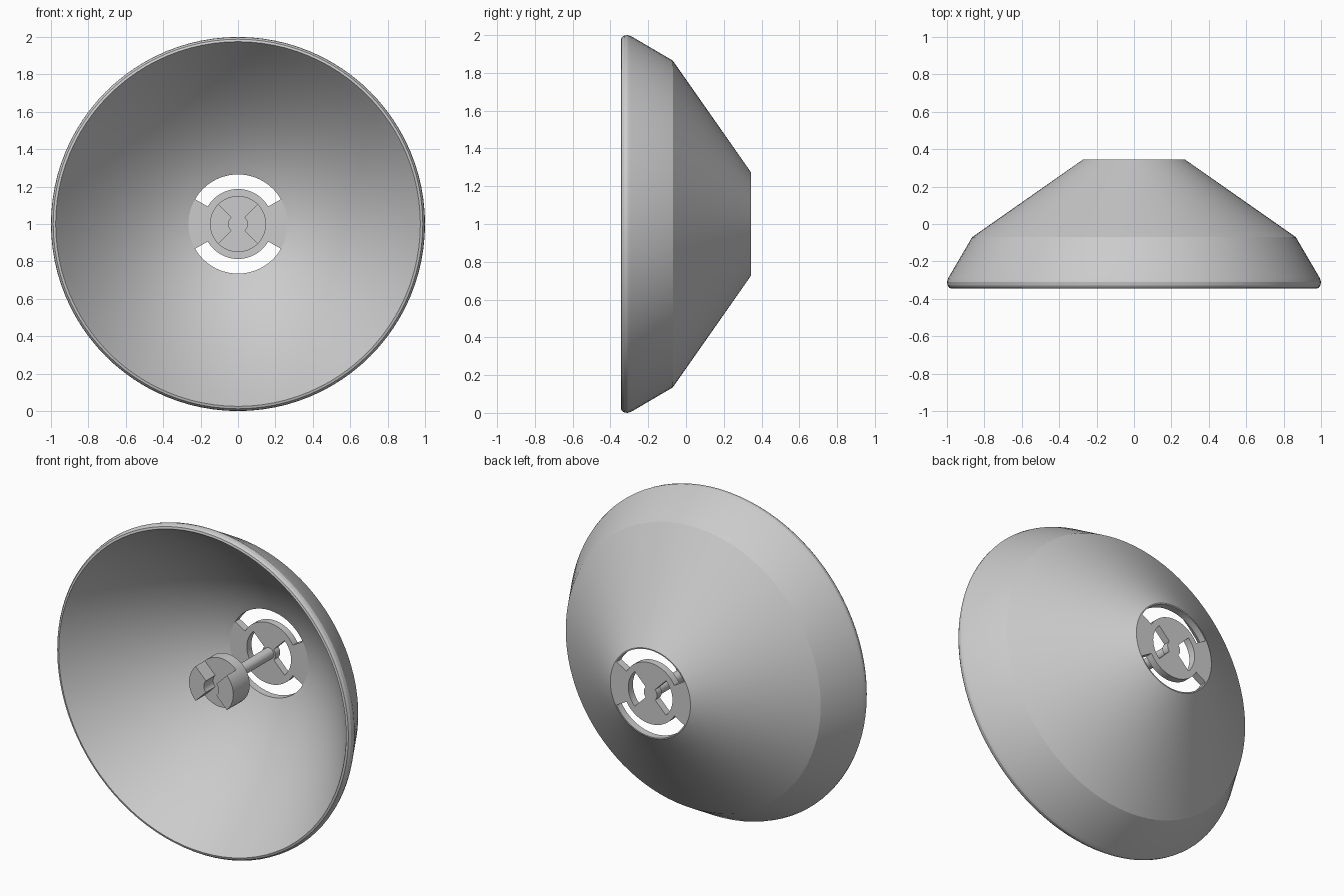
import bpy
import bmesh
from math import sin, cos, pi, radians

if "Cube" in bpy.data.objects:
    bpy.data.objects.remove(bpy.data.objects["Cube"])

CENTRE_Z = 1.0
STEP = 5  # degrees per cell in the flat parts

grey = bpy.data.materials.new("plain grey")
grey.use_nodes = True
grey.diffuse_color = (0.6, 0.6, 0.6, 1)
grey.node_tree.nodes["Principled BSDF"].inputs["Base Color"].default_value = (0.6, 0.6, 0.6, 1)


def polar(r, a, y):
    return (r * cos(a), y, CENTRE_Z + r * sin(a))


def finish(name, bm):
    """Turn a bmesh into a grey object, smooth with sharp edges."""
    bmesh.ops.recalc_face_normals(bm, faces=bm.faces)
    mesh = bpy.data.meshes.new(name)
    bm.to_mesh(mesh)
    bm.free()
    mesh.materials.append(grey)
    ob = bpy.data.objects.new(name, mesh)
    bpy.context.collection.objects.link(ob)
    bpy.ops.object.select_all(action='DESELECT')
    ob.select_set(True)
    bpy.context.view_layer.objects.active = ob
    bpy.ops.object.shade_smooth_by_angle(angle=radians(20))
    return ob


def lathe(name, profile, segments):
    """Revolve a closed (radius, y) profile around the dish axis."""
    bm = bmesh.new()
    rings = [[bm.verts.new(polar(r, 2 * pi * s / segments, y)) for r, y in profile]
             for s in range(segments)]
    n = len(profile)
    for s in range(segments):
        a, b = rings[s], rings[(s + 1) % segments]
        for i in range(n):
            j = (i + 1) % n
            bm.faces.new((a[i], a[j], b[j], b[i]))
    return finish(name, bm)


def flat_part(name, radii, keep, y0, y1):
    """Flat plate of polar cells; keep(radius, degrees) says which cells are solid."""
    bm = bmesh.new()
    count = 360 // STEP
    mid = (y0 + y1) / 2
    grid = {}

    def vert(r, s):
        key = (r, s % count if r else 0)
        if key not in grid:
            grid[key] = bm.verts.new(polar(r, radians(key[1] * STEP), mid))
        return grid[key]

    for r0, r1 in zip(radii, radii[1:]):
        for s in range(count):
            if keep((r0 + r1) / 2, (s + 0.5) * STEP):
                corners = [vert(r0, s), vert(r1, s), vert(r1, s + 1)]
                if r0:
                    corners.append(vert(r0, s + 1))
                bm.faces.new(corners)
    ob = finish(name, bm)
    solid = ob.modifiers.new("thickness", 'SOLIDIFY')
    solid.thickness = y1 - y0
    solid.offset = 0
    bpy.ops.object.modifier_apply(modifier=solid.name)
    bpy.ops.object.shade_smooth_by_angle(angle=radians(20))
    return ob


def beside(a, half_angle):
    """True within half_angle of the left or right direction."""
    a = a % 180
    return min(a, 180 - a) < half_angle


# Dish: two-slope outside, rounded rim, parabolic inside
HOLE, LIP, HOLE_Y, RIM_Y = 0.265, 0.975, 0.30, -0.345
outside = [(HOLE, 0.345), (0.272, 0.345), (0.865, -0.07), (0.994, -0.29), (1.0, -0.31),
           (0.997, -0.328), (0.988, -0.341)]
k = (HOLE_Y - RIM_Y) / (LIP ** 2 - HOLE ** 2)
STEPS = 16
inside = []
for i in range(STEPS + 1):
    r = LIP + (HOLE - LIP) * i / STEPS
    inside.append((r, HOLE_Y - k * (r * r - HOLE * HOLE)))
lathe("dish", outside + inside, 96)

# Mounting plate: ring, two side tabs, top and bottom wedges meeting at a hub
RING_IN, RING_OUT, HUB = 0.15, 0.187, 0.045


def plate_cell(r, a):
    if r > RING_OUT:
        return beside(a, 30)
    return r > RING_IN or r < HUB or not beside(a, 45)


flat_part("mounting_plate", [0, HUB, RING_IN, RING_OUT, 0.267], plate_cell, 0.30, 0.345)

# Feed rod from the plate to the head
bm = bmesh.new()
ends = [[bm.verts.new(polar(0.034, 2 * pi * s / 32, y)) for s in range(32)] for y in (-0.11, 0.34)]
for s in range(32):
    t = (s + 1) % 32
    bm.faces.new((ends[0][s], ends[0][t], ends[1][t], ends[1][s]))
for ring in ends:
    bm.faces.new(ring)
finish("feed_rod", bm)

# Feed head: round back disc with two side sectors standing in front
flat_part("feed_disc", [0, RING_IN], lambda r, a: True, -0.17, -0.10)
flat_part("feed_sectors", [0.05, RING_IN], lambda r, a: beside(a, 45), -0.26, -0.17)
